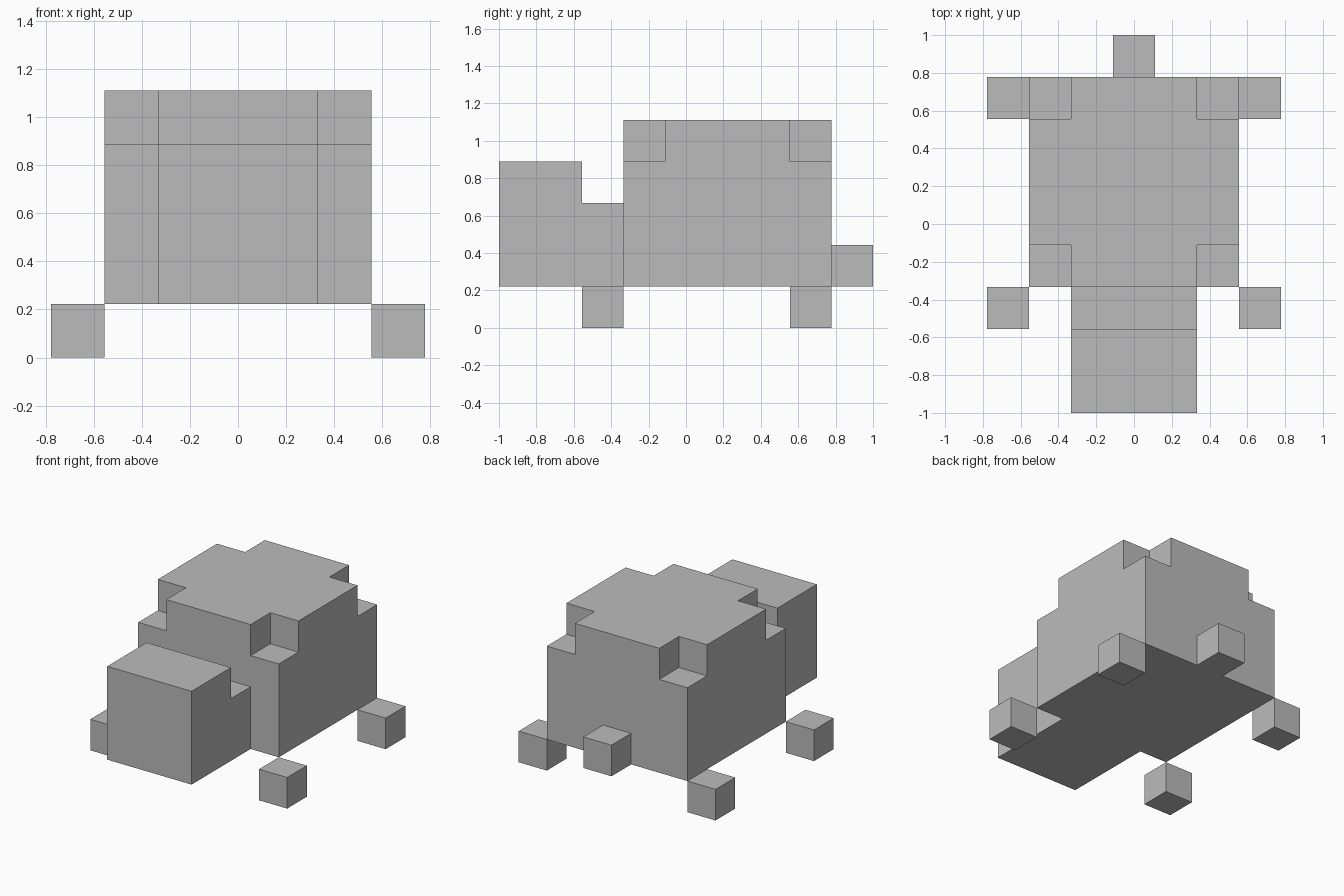
import bpy
import bmesh
from itertools import product
from mathutils import Vector

if "Cube" in bpy.data.objects:
    bpy.data.objects.remove(bpy.data.objects["Cube"], do_unlink=True)

UNIT = 2 / 9  # every part sits on one block grid

grey = bpy.data.materials.new("plain_grey")
grey.use_nodes = True
grey.diffuse_color = (0.5, 0.5, 0.5, 1)
grey.node_tree.nodes["Principled BSDF"].inputs["Base Color"].default_value = grey.diffuse_color


def cells(low, high):
    """Lower corners of all unit blocks between two corners."""
    counts = [round(b - a) for a, b in zip(low, high)]
    return {tuple(a + i for a, i in zip(low, step))
            for step in product(*(range(n) for n in counts))}


def block_part(name, filled):
    """Outer skin of a set of unit blocks, with flat areas merged."""
    bm = bmesh.new()
    for cell in filled:
        centre = Vector(cell) + Vector((0.5, 0.5, 0.5))
        for axis, sign in product(range(3), (-1, 1)):
            normal = Vector()
            normal[axis] = sign
            if tuple(Vector(cell) + normal) in filled:
                continue
            u, v = Vector(), Vector()
            u[(axis + 1) % 3] = 0.5
            v[(axis + 2) % 3] = 0.5 * sign
            middle = centre + normal / 2
            corners = (middle - u - v, middle + u - v, middle + u + v, middle - u + v)
            bm.faces.new([bm.verts.new(c * UNIT) for c in corners])
    bmesh.ops.remove_doubles(bm, verts=bm.verts, dist=0.001)
    bmesh.ops.dissolve_limit(bm, angle_limit=0.01, verts=bm.verts, edges=bm.edges)
    bmesh.ops.recalc_face_normals(bm, faces=bm.faces)
    mesh = bpy.data.meshes.new(name)
    bm.to_mesh(mesh)
    bm.free()
    mesh.materials.append(grey)
    obj = bpy.data.objects.new(name, mesh)
    bpy.context.collection.objects.link(obj)


# Body: a block with its four top corners notched
body = cells((-2.5, -1.5, 1), (2.5, 3.5, 5))
body -= set(product((-2.5, 1.5), (-1.5, 2.5), (4,)))
block_part("body", body)

# Head with a lower neck behind it
block_part("head_and_neck",
           cells((-1.5, -4.5, 1), (1.5, -2.5, 4)) | cells((-1.5, -2.5, 1), (1.5, -1.5, 3)))

# Tail
block_part("tail", {(-0.5, 3.5, 1)})

# Feet
for side, x in (("left", 2.5), ("right", -3.5)):
    for end, y in (("front", -2.5), ("back", 2.5)):
        block_part(f"{end}_{side}_foot", {(x, y, 0)})
